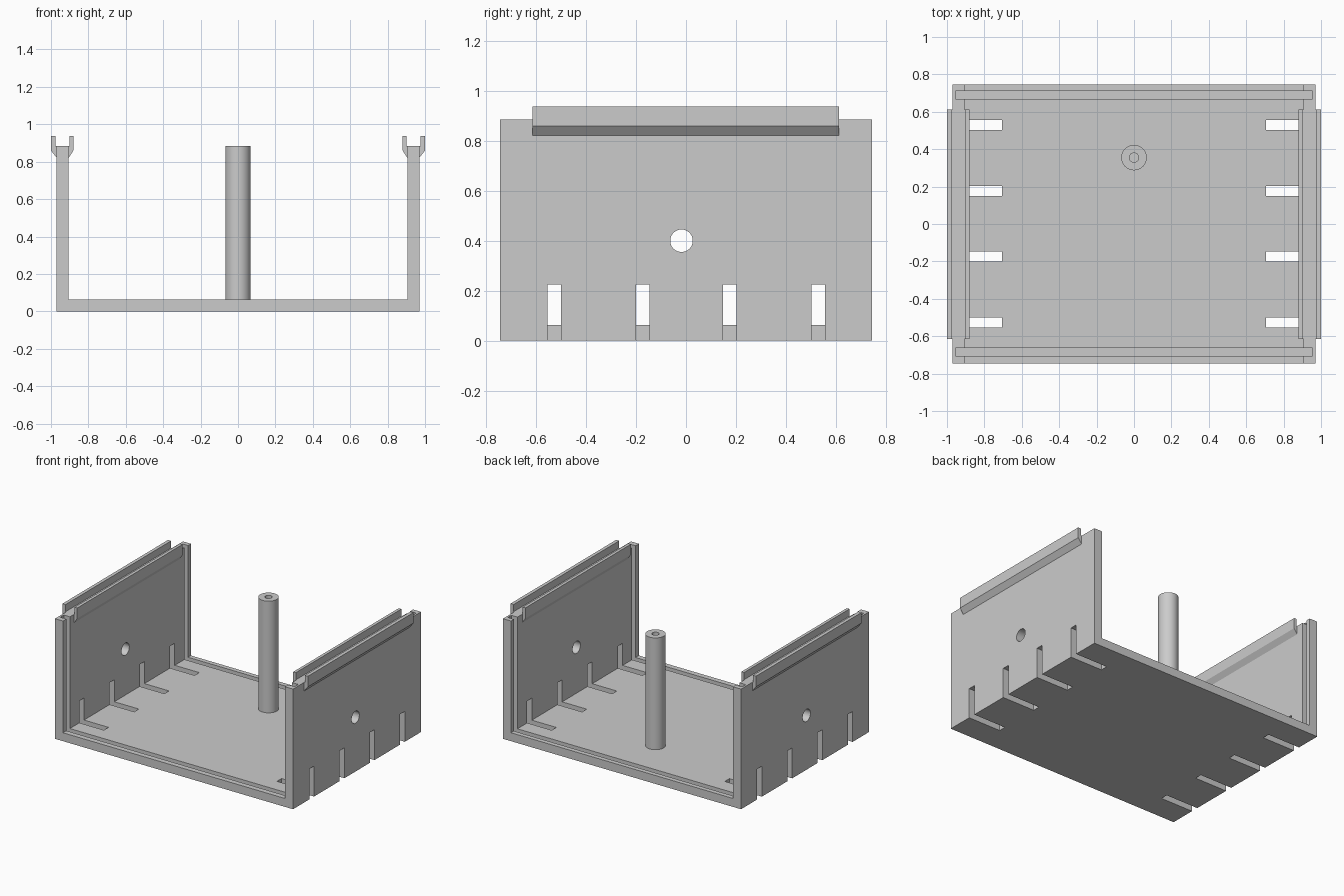
import bpy, bmesh
from mathutils import Matrix, Vector

if "Cube" in bpy.data.objects:
    bpy.data.objects.remove(bpy.data.objects["Cube"], do_unlink=True)

grey = bpy.data.materials.new("plain grey plastic")
grey.use_nodes = True
colour = (0.6, 0.6, 0.6, 1)
grey.diffuse_color = colour
grey.node_tree.nodes["Principled BSDF"].inputs["Base Color"].default_value = colour


def add_object(name, bm):
    bmesh.ops.recalc_face_normals(bm, faces=bm.faces)
    mesh = bpy.data.meshes.new(name)
    bm.to_mesh(mesh)
    bm.free()
    mesh.materials.append(grey)
    ob = bpy.data.objects.new(name, mesh)
    bpy.context.collection.objects.link(ob)
    return ob


def box(name, low, high):
    low, high = Vector(low), Vector(high)
    bm = bmesh.new()
    bmesh.ops.create_cube(bm, size=1, matrix=Matrix.Translation((low + high) / 2)
                          @ Matrix.Diagonal((high - low).to_4d()))
    return add_object(name, bm)


def cylinder(name, centre, radius, length, axis="Z"):
    turn = Matrix.Rotation(1.5707963, 4, "Y") if axis == "X" else Matrix()
    bm = bmesh.new()
    bmesh.ops.create_cone(bm, cap_ends=True, segments=48, radius1=radius, radius2=radius,
                          depth=length, matrix=Matrix.Translation(centre) @ turn)
    return add_object(name, bm)


def extrude_along_y(name, profile, y0, y1):
    bm = bmesh.new()
    face = bm.faces.new([bm.verts.new((x, y0, z)) for x, z in profile])
    out = bmesh.ops.extrude_face_region(bm, geom=[face])["geom"]
    verts = [v for v in out if isinstance(v, bmesh.types.BMVert)]
    bmesh.ops.translate(bm, verts=verts, vec=(0, y1 - y0, 0))
    return add_object(name, bm)


def combine(target, tool, operation):
    mod = target.modifiers.new(operation.lower(), "BOOLEAN")
    mod.object, mod.operation, mod.solver = tool, operation, "EXACT"
    bpy.context.view_layer.objects.active = target
    bpy.ops.object.modifier_apply(modifier=mod.name)
    bpy.data.objects.remove(tool, do_unlink=True)


def smooth(ob):
    bpy.ops.object.select_all(action="DESELECT")
    ob.select_set(True)
    bpy.context.view_layer.objects.active = ob
    bpy.ops.object.shade_smooth_by_angle(angle=0.52)


OUT, IN, DEPTH, TOP, FLOOR = 0.97, 0.905, 0.745, 0.885, 0.062

# U-shaped tray: floor and two side walls
tray = extrude_along_y("tray", [
    (-OUT, 0), (OUT, 0), (OUT, TOP), (IN, TOP), (IN, FLOOR),
    (-IN, FLOOR), (-IN, TOP), (-OUT, TOP)], -DEPTH, DEPTH)

# Panel grooves running up both walls and across the floor
for y in (-0.685, 0.69):
    combine(tray, box("groove_cutter", (-0.955, y - 0.021, 0.015),
                      (0.955, y + 0.021, 1)), "DIFFERENCE")

# Lid rails: a channel with chamfered flanges on each wall
rail = [(0.88, 0.938), (0.902, 0.938), (0.902, TOP), (0.975, TOP), (0.975, 0.938),
        (1, 0.938), (1, 0.86), (OUT, 0.822), (IN, 0.822), (0.88, 0.86)]
for side in (-1, 1):
    part = extrude_along_y("rail", [(side * x, z) for x, z in rail], -0.615, 0.613)
    combine(tray, part, "UNION")

# Vent slots bent from the floor up the walls
for side in (-1, 1):
    for y in (-0.527, -0.174, 0.176, 0.529):
        xs = sorted((side * 0.705, side * 1.1))
        combine(tray, box("slot_cutter", (xs[0], y - 0.027, -0.1),
                          (xs[1], y + 0.027, FLOOR)), "DIFFERENCE")
        xs = sorted((side * 0.89, side * 1.1))
        combine(tray, box("slot_cutter", (xs[0], y - 0.027, -0.1),
                          (xs[1], y + 0.027, 0.224)), "DIFFERENCE")

# Cable hole through both walls
combine(tray, cylinder("hole_cutter", (0, -0.018, 0.4), 0.045, 3, "X"), "DIFFERENCE")
smooth(tray)

# Screw post with a blind hole
post = cylinder("screw_post", (0, 0.355, (TOP + 0.05) / 2), 0.068, TOP - 0.05)
combine(post, cylinder("bore_cutter", (0, 0.355, TOP), 0.025, 0.6), "DIFFERENCE")
smooth(post)
